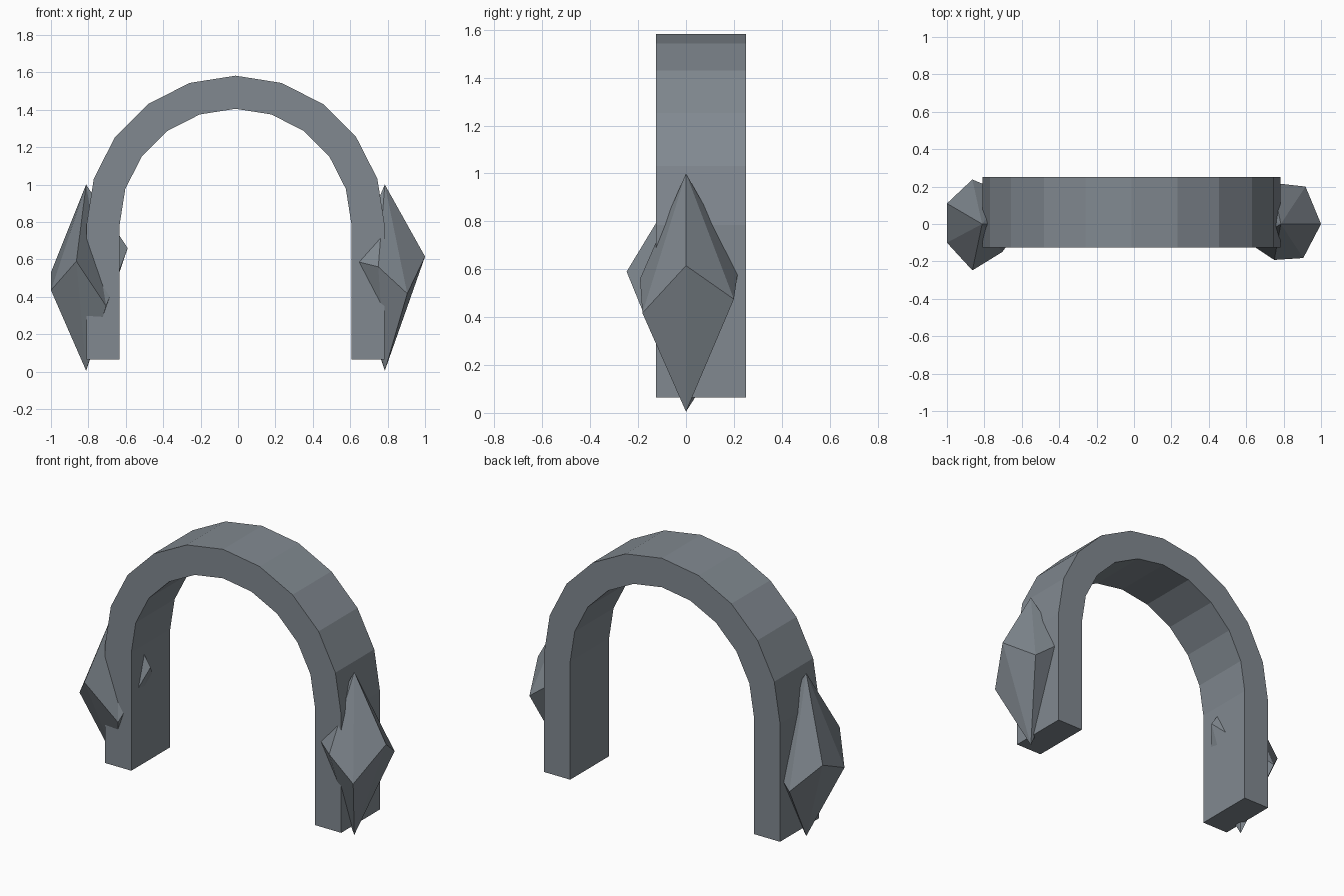
import bpy, bmesh, math

if "Cube" in bpy.data.objects:
    bpy.data.objects.remove(bpy.data.objects["Cube"])

stone = bpy.data.materials.new("slate grey")
stone.diffuse_color = (0.22, 0.25, 0.28, 1)
stone.use_nodes = True
stone.node_tree.nodes["Principled BSDF"].inputs["Base Color"].default_value = stone.diffuse_color


def finish(bm, name):
    bmesh.ops.recalc_face_normals(bm, faces=bm.faces)
    me = bpy.data.meshes.new(name)
    bm.to_mesh(me)
    bm.free()
    me.materials.append(stone)
    ob = bpy.data.objects.new(name, me)
    bpy.context.collection.objects.link(ob)
    return ob


# Arch: two legs and a ten-segment half ring, made of box slices along y
CX, SPRING, FOOT = -0.013, 0.785, 0.065
Y0, Y1 = -0.125, 0.25


def arch_line(r):
    pts = [(CX + r, FOOT)]
    for i in range(11):
        a = math.radians(18 * i)
        pts.append((CX + r * math.cos(a), SPRING + r * math.sin(a)))
    pts.append((CX - r, FOOT))
    return pts


bm = bmesh.new()
rows = [[bm.verts.new((x, y, z)) for x, z in arch_line(r)]
        for r, y in ((0.797, Y0), (0.62, Y0), (0.62, Y1), (0.797, Y1))]
for k in range(4):
    a, b = rows[k], rows[(k + 1) % 4]
    for i in range(len(a) - 1):
        bm.faces.new((a[i], a[i + 1], b[i + 1], b[i]))
for end in (0, -1):
    bm.faces.new([r[end] for r in rows])
finish(bm, "arch")


# Crystals: seven-sided uneven bipyramids sunk into the legs
def crystal(name, cx, ring):
    bm = bmesh.new()
    top = bm.verts.new((cx, 0, 1.0))
    bottom = bm.verts.new((cx, 0, 0.005))
    vs = [bm.verts.new((x, y, z)) for x, y, z in ring]
    for i, v in enumerate(vs):
        w = vs[(i + 1) % len(vs)]
        bm.faces.new((v, w, top))
        bm.faces.new((w, v, bottom))
    finish(bm, name)


crystal("left_crystal", -0.812, [
    (-0.59, 0, 0.66), (-0.68, 0.16, 0.5), (-0.864, 0.238, 0.38),
    (-1.0, 0.11, 0.53), (-1.0, -0.1, 0.435), (-0.864, -0.248, 0.59),
    (-0.705, -0.15, 0.35)])
crystal("right_crystal", 0.785, [
    (1.0, 0, 0.615), (0.917, 0.2, 0.475), (0.74, 0.22, 0.61),
    (0.615, 0.09, 0.5), (0.61, -0.1, 0.595), (0.75, -0.192, 0.56),
    (0.905, -0.182, 0.417)])
